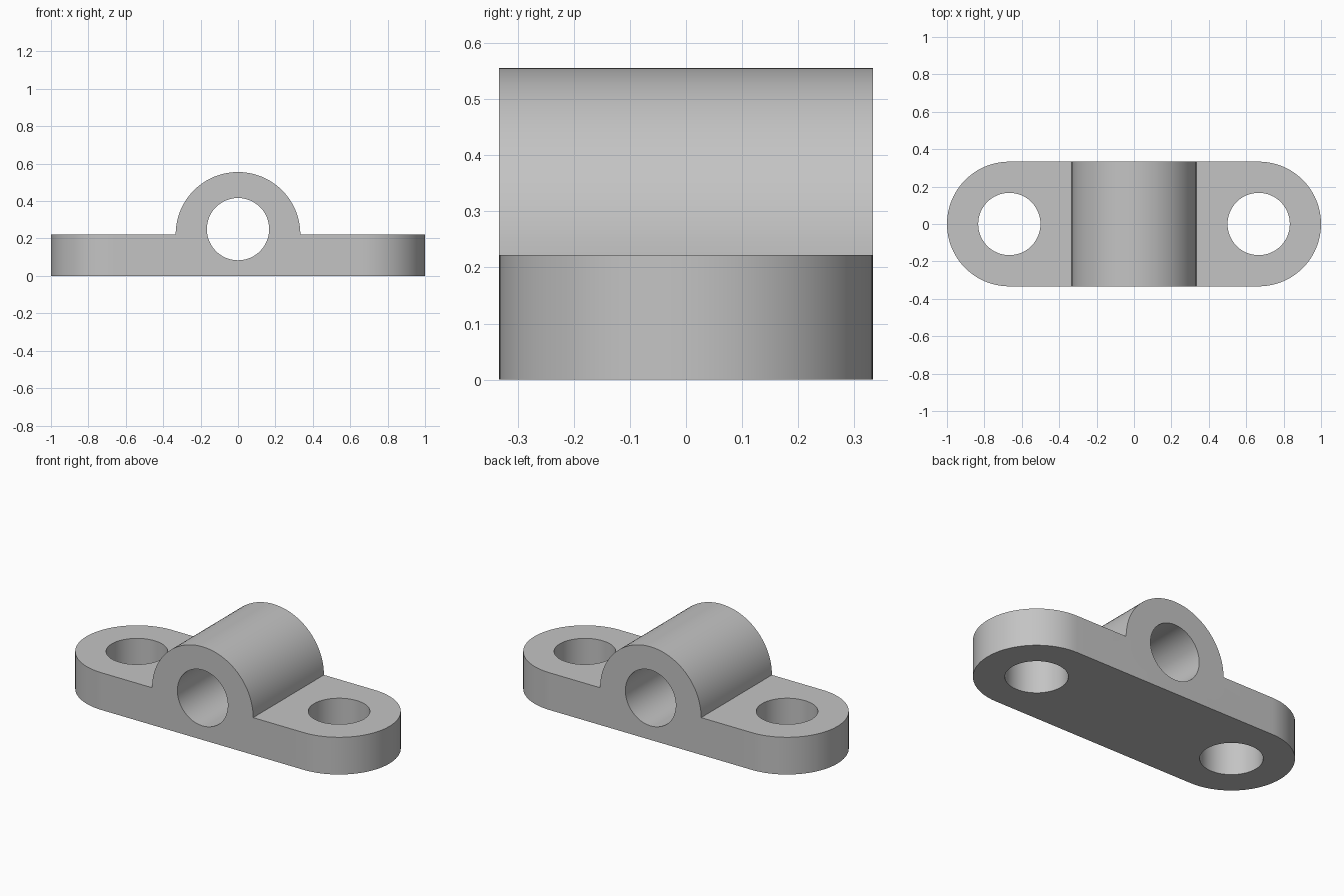
import bpy, bmesh, math
from mathutils import Vector

if "Cube" in bpy.data.objects:
    bpy.data.objects.remove(bpy.data.objects["Cube"], do_unlink=True)

R = 1 / 3            # barrel and end radius
HOLE = 1 / 6         # radius of every bore
PLATE = 0.222        # plate thickness
BORE_Z = 0.25        # height of the barrel bore
STEPS = 48

grey = bpy.data.materials.new("plain_grey")
grey.use_nodes = True
grey.diffuse_color = (0.55, 0.55, 0.55, 1)
grey.node_tree.nodes["Principled BSDF"].inputs["Base Color"].default_value = (0.55, 0.55, 0.55, 1)


def arc(cx, cy, r, start, end, steps=STEPS):
    angles = [math.radians(start + (end - start) * i / steps) for i in range(steps + 1)]
    return [(cx + r * math.cos(a), cy + r * math.sin(a)) for a in angles]


def prism(name, outline, to_3d, sweep):
    """Extrude a closed 2D outline along the sweep vector."""
    bm = bmesh.new()
    face = bm.faces.new([bm.verts.new(to_3d(u, v)) for u, v in outline])
    grown = bmesh.ops.extrude_face_region(bm, geom=[face])["geom"]
    bmesh.ops.translate(bm, vec=Vector(sweep),
                        verts=[g for g in grown if isinstance(g, bmesh.types.BMVert)])
    bmesh.ops.recalc_face_normals(bm, faces=bm.faces)
    mesh = bpy.data.meshes.new(name)
    bm.to_mesh(mesh)
    bm.free()
    mesh.materials.append(grey)
    obj = bpy.data.objects.new(name, mesh)
    bpy.context.collection.objects.link(obj)
    return obj


def along_y(name, outline):
    return prism(name, outline, lambda u, v: (u, -0.5, v), (0, 1, 0))


def along_z(name, outline):
    return prism(name, outline, lambda u, v: (u, v, -0.1), (0, 0, 1))


def combine(target, tool, operation):
    mod = target.modifiers.new(operation.lower(), "BOOLEAN")
    mod.operation, mod.object, mod.solver = operation, tool, "EXACT"
    tool.hide_render = True
    bpy.context.view_layer.objects.active = target
    bpy.ops.object.modifier_apply(modifier=mod.name)
    bpy.data.objects.remove(tool, do_unlink=True)


# Front profile: flat plate with a half-round barrel on top
body = along_y("mounting_bracket",
               [(-1.1, 0), (1.1, 0), (1.1, PLATE)]
               + arc(0, PLATE, R, 0, 180) + [(-1.1, PLATE)])

# Plan outline: rounded ends
combine(body, along_z("plan_outline", arc(1 - R, 0, R, -90, 90) + arc(R - 1, 0, R, 90, 270)),
        "INTERSECT")

# Barrel bore and the two bolt holes
combine(body, along_y("barrel_bore", arc(0, BORE_Z, HOLE, 0, 360)[:-1]), "DIFFERENCE")
for side in (-1, 1):
    combine(body, along_z("bolt_hole", arc(side * (1 - R), 0, HOLE, 0, 360)[:-1]), "DIFFERENCE")

# Smooth curved walls, sharp rims
bpy.ops.object.select_all(action="DESELECT")
body.select_set(True)
bpy.context.view_layer.objects.active = body
bpy.ops.object.shade_smooth_by_angle(angle=math.radians(30))
